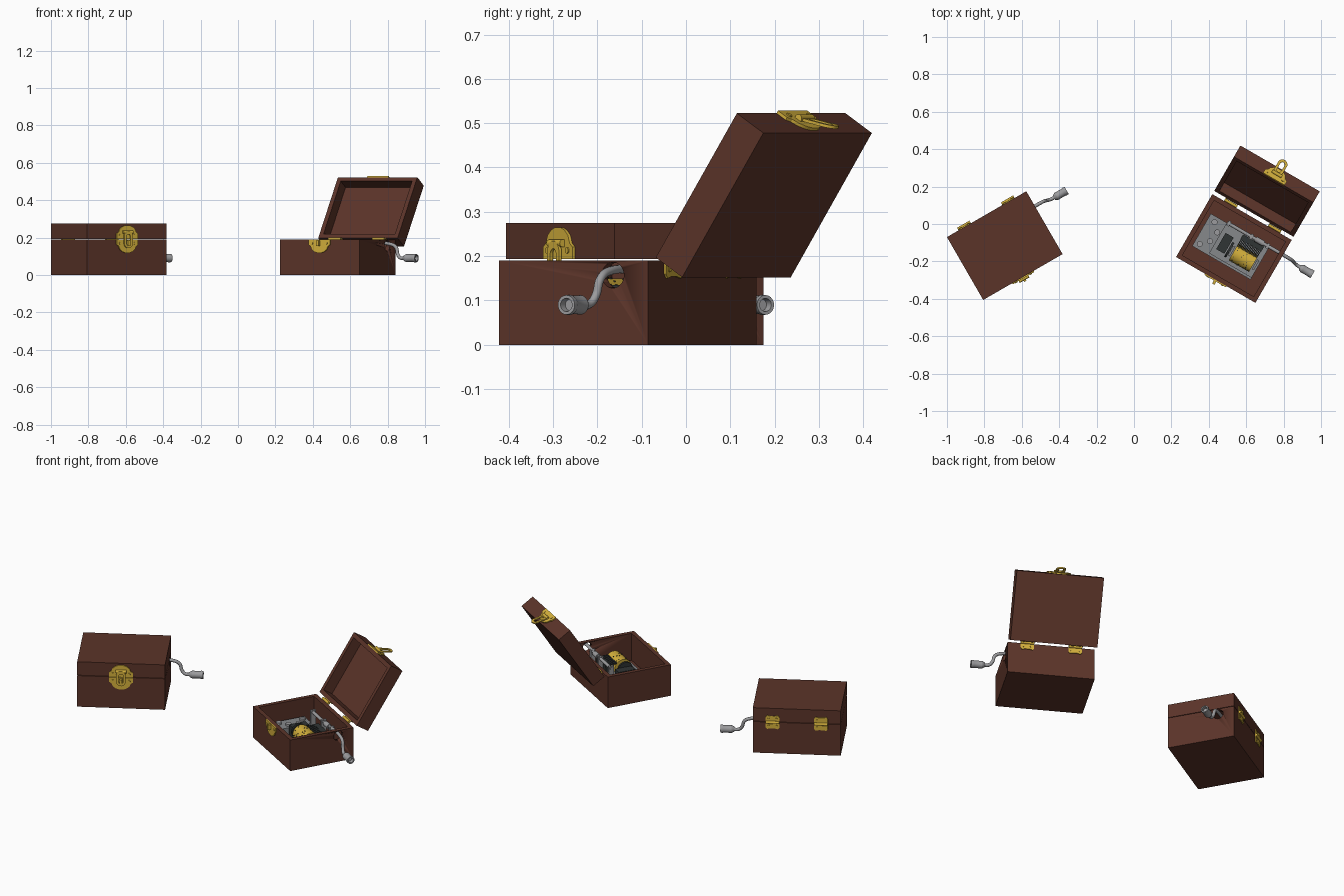
import bpy, bmesh, math, random
from mathutils import Matrix, Vector

if "Cube" in bpy.data.objects:
    bpy.data.objects.remove(bpy.data.objects["Cube"])
random.seed(4)


def material(name, r, g, b):
    m = bpy.data.materials.new(name)
    m.use_nodes = True
    m.diffuse_color = (r, g, b, 1)
    m.node_tree.nodes["Principled BSDF"].inputs["Base Color"].default_value = (r, g, b, 1)
    return m


WOOD = material("dark red wood", 0.105, 0.034, 0.022)
GOLD = material("brass", 0.65, 0.43, 0.045)
STEEL = material("brushed steel", 0.33, 0.33, 0.34)
PLATE = material("grey bed plate", 0.24, 0.25, 0.26)
DARK = material("dark comb steel", 0.03, 0.035, 0.035)

W, D, BASE, LID, WALL, GAP = 0.49, 0.388, 0.19, 0.082, 0.035, 0.003
T = Matrix.Translation


def rot(deg, axis):
    return Matrix.Rotation(math.radians(deg), 4, axis)


def finish(name, bm, mat, frame):
    bmesh.ops.recalc_face_normals(bm, faces=bm.faces)
    me = bpy.data.meshes.new(name)
    bm.to_mesh(me)
    bm.free()
    me.materials.append(mat)
    me.shade_smooth()
    me.set_sharp_from_angle(angle=math.radians(30))
    ob = bpy.data.objects.new(name, me)
    ob.matrix_world = frame
    bpy.context.scene.collection.objects.link(ob)
    return ob


def add_box(bm, size, centre):
    m = T(centre) @ Matrix.Diagonal((*size, 1))
    return bmesh.ops.create_cube(bm, size=1, matrix=m)


def box(name, size, centre, mat, frame):
    bm = bmesh.new()
    add_box(bm, size, centre)
    return finish(name, bm, mat, frame)


def cyl(name, r, length, centre, axis, mat, frame, segs=32):
    bm = bmesh.new()
    turn = {"x": rot(90, "Y"), "y": rot(90, "X"), "z": Matrix()}[axis]
    bmesh.ops.create_cone(bm, cap_ends=True, segments=segs, radius1=r, radius2=r,
                          depth=length, matrix=T(centre) @ turn)
    return finish(name, bm, mat, frame)


def lathe_x(name, profile, centre, mat, frame, segs=28):
    bm = bmesh.new()
    vs = [bm.verts.new((x, 0, r)) for x, r in profile]
    es = [bm.edges.new(p) for p in zip(vs, vs[1:])]
    bmesh.ops.spin(bm, geom=vs + es, cent=(0, 0, 0), axis=(1, 0, 0),
                   angle=math.tau, steps=segs)
    bmesh.ops.remove_doubles(bm, verts=bm.verts, dist=1e-5)
    bm.transform(T(centre))
    return finish(name, bm, mat, frame)


def plate(name, half, thick, mat, frame):
    """Mirrored outline in x/z, standing out towards -y."""
    pts = half + [(-x, z) for x, z in reversed(half)]
    bm = bmesh.new()
    f = bm.faces.new([bm.verts.new((x, 0, z)) for x, z in pts])
    ext = bmesh.ops.extrude_face_region(bm, geom=[f])["geom"]
    bmesh.ops.translate(bm, vec=(0, -thick, 0),
                        verts=[v for v in ext if isinstance(v, bmesh.types.BMVert)])
    return finish(name, bm, mat, frame)


def stadium(hw, top, bottom, n=8):
    out = []
    for i in range(2 * n):
        a = math.pi * (i + 0.5) / n
        z = top - hw if math.sin(a) > 0 else bottom + hw
        out.append((hw * math.cos(a), z + hw * math.sin(a)))
    return out


def loop_plate(name, outer, inner, thick, mat, frame):
    bm = bmesh.new()
    rings = [[bm.verts.new((x, y, z)) for x, z in ol]
             for ol, y in ((outer, 0), (outer, -thick), (inner, -thick), (inner, 0))]
    n = len(outer)
    for k in range(4):
        a, b = rings[k], rings[(k + 1) % 4]
        for i in range(n):
            j = (i + 1) % n
            bm.faces.new((a[i], a[j], b[j], b[i]))
    return finish(name, bm, mat, frame)


def tray(name, centre, height, up, depth, frame):
    """Box hollowed from its top (up=1) or its underside (up=-1)."""
    bm = bmesh.new()
    add_box(bm, (W, D, height), centre)
    bm.normal_update()
    f = [f for f in bm.faces if f.normal.z * up > 0.9]
    bmesh.ops.inset_individual(bm, faces=f, thickness=WALL)
    f = bmesh.ops.extrude_discrete_faces(bm, faces=f)["faces"]
    bmesh.ops.translate(bm, vec=(0, 0, -up * depth), verts=f[0].verts)
    return finish(name, bm, WOOD, frame)


def tube(name, pts, r, mat, frame):
    cu = bpy.data.curves.new(name, "CURVE")
    cu.dimensions = "3D"
    cu.bevel_depth, cu.bevel_resolution, cu.use_fill_caps = r, 3, True
    sp = cu.splines.new("BEZIER")
    sp.bezier_points.add(len(pts) - 1)
    for bp, p in zip(sp.bezier_points, pts):
        bp.co = p
        bp.handle_left_type = bp.handle_right_type = "AUTO"
    cu.materials.append(mat)
    ob = bpy.data.objects.new(name, cu)
    ob.matrix_world = frame
    bpy.context.scene.collection.objects.link(ob)


ARCH = [(0.066, 0), (0.066, 0.028), (0.054, 0.036), (0.046, 0.054), (0.03, 0.066), (0.012, 0.072)]
LEAF = [(0.038, 0), (0.038, 0.03), (0.03, 0.04), (0.012, 0.036)]
FLIP = Matrix.Diagonal((1, 1, -1, 1))


def flipped(points):
    return [(x, -z) for x, z in points]


def mechanism(f, p):
    # bed plate with a thicker left block and rails
    box(p + "bed_plate", (0.36, 0.2, 0.02), (-0.02, 0, 0.04), PLATE, f)
    box(p + "spring_block", (0.1, 0.2, 0.04), (-0.15, 0, 0.07), PLATE, f)
    box(p + "front_rail", (0.26, 0.014, 0.05), (0.03, -0.093, 0.06), PLATE, f)
    for i, (x, y) in enumerate([(-0.16, 0.07), (-0.13, -0.03), (-0.17, -0.07), (-0.12, 0.03)]):
        cyl(f"{p}bed_screw_{i + 1}", 0.016, 0.012, (x, y, 0.096), "z", STEEL, f, 16)
    # pinned drum between two bearing plates
    drum = Vector((0.07, -0.018, 0.1))
    cyl(p + "drum", 0.05, 0.125, drum, "x", GOLD, f, 40)
    bm = bmesh.new()
    for _ in range(60):
        a = random.uniform(0, math.tau)
        off = Vector((random.randint(-9, 9) * 0.006, 0.051 * math.cos(a), 0.051 * math.sin(a)))
        add_box(bm, (0.004, 0.004, 0.004), drum + off)
    finish(p + "drum_pins", bm, DARK, f)
    for x, n in ((-0.004, "left"), (0.144, "right")):
        box(f"{p}{n}_bearing", (0.012, 0.06, 0.08), (x, -0.018, 0.08), PLATE, f)
    cyl(p + "drum_gear", 0.045, 0.012, (-0.018, -0.018, 0.1), "x", DARK, f, 24)
    box(p + "gear_housing", (0.05, 0.1, 0.07), (-0.055, 0, 0.085), DARK, f)
    # comb with separate teeth
    bm = bmesh.new()
    add_box(bm, (0.13, 0.03, 0.012), (0.07, 0.075, 0.13))
    add_box(bm, (0.13, 0.025, 0.085), (0.07, 0.075, 0.085))
    for i in range(16):
        add_box(bm, (0.005, 0.045, 0.006), (0.01 + i * 0.008, 0.04, 0.132))
    finish(p + "comb", bm, DARK, f)
    # drive shaft with worm and supports
    cyl(p + "worm", 0.015, 0.05, (0.1, 0.102, 0.162), "x", STEEL, f, 16)
    for x in (-0.09, 0.05, 0.15):
        box(p + "shaft_support", (0.014, 0.03, 0.13), (x, 0.102, 0.11), STEEL, f)
    tube(p + "crank_arm", [(-0.1, 0.102, 0.162), (0.1, 0.102, 0.162), (0.27, 0.102, 0.164),
                           (0.3, 0.101, 0.148), (0.314, 0.097, 0.11), (0.332, 0.092, 0.092),
                           (0.37, 0.09, 0.09)], 0.0095, STEEL, f)
    lathe_x(p + "crank_handle", [(0, 0), (0, 0.013), (0.008, 0.018), (0.016, 0.022), (0.03, 0.021),
                                 (0.06, 0.021), (0.066, 0.023), (0.078, 0.022), (0.078, 0.015),
                                 (0.06, 0.013), (0.06, 0)], (0.356, 0.09, 0.09), STEEL, f)


def music_box(p, f, lid_frame, hasp_angle):
    # wooden base with a round crank hole
    base = tray(p + "base", (0, 0, BASE / 2), BASE, 1, 0.165, f)
    cutter = cyl("hole_cutter", 0.029, 0.08, (W / 2 - 0.015, 0.102, 0.157), "x", WOOD, f)
    cutter.hide_render = True
    mod = base.modifiers.new("hole", "BOOLEAN")
    mod.operation, mod.solver, mod.object = "DIFFERENCE", "EXACT", cutter
    bpy.context.view_layer.update()
    dg = bpy.context.evaluated_depsgraph_get()
    cut = bpy.data.meshes.new_from_object(base.evaluated_get(dg))
    base.modifiers.clear()
    base.data = cut
    bpy.data.objects.remove(cutter)
    # lid, measured from the back edge of its rim
    lf = f @ lid_frame
    tray(p + "lid", (0, -D / 2, LID / 2), LID, -1, LID - 0.02, lf)
    # hinges
    for x, n in ((-0.135, "left"), (0.135, "right")):
        half_turn = rot(180, "Z")
        low = f @ T((x, D / 2, BASE)) @ half_turn
        high = lf @ T((x, 0, 0)) @ half_turn
        plate(f"{p}{n}_hinge_lower", flipped(LEAF), 0.005, GOLD, low)
        plate(f"{p}{n}_hinge_upper", LEAF, 0.005, GOLD, high)
        cyl(f"{p}{n}_hinge_pin", 0.008, 0.076, (x, D / 2 + 0.008, BASE + 0.002), "x", GOLD, f, 14)
        for s in (-0.022, 0.022):
            cyl(p + "hinge_screw", 0.006, 0.004, (s, -0.006, -0.02), "y", GOLD, low, 10)
            cyl(p + "hinge_screw", 0.006, 0.004, (s, -0.006, 0.02), "y", GOLD, high, 10)
    # latch plates, catch and swinging hasp
    front, lid_front = f @ T((0, -D / 2, BASE)), lf @ T((0, -D, 0))
    plate(p + "latch_lower", flipped(ARCH), 0.007, GOLD, front)
    plate(p + "latch_upper", ARCH, 0.007, GOLD, lid_front)
    for s in (-0.045, 0.045):
        cyl(p + "latch_screw", 0.007, 0.004, (s, -0.008, -0.02), "y", GOLD, front, 10)
        cyl(p + "latch_screw", 0.007, 0.004, (s, -0.008, 0.02), "y", GOLD, lid_front, 10)
    box(p + "latch_catch", (0.014, 0.024, 0.03), (0, -0.014, -0.02), GOLD, front)
    cyl(p + "hasp_pin", 0.009, 0.06, (0, -0.01, 0.036), "x", GOLD, lid_front, 14)
    hasp = lid_front @ T((0, -0.012, 0.036)) @ rot(hasp_angle, "X")
    loop_plate(p + "hasp", stadium(0.027, 0.006, -0.086), stadium(0.013, -0.012, -0.072),
               0.007, GOLD, hasp)
    mechanism(f, p)


# closed box on the left, open box on the right
music_box("closed_", T((-0.691, -0.1155, 0)) @ rot(30, "Z"),
          T((0, D / 2, BASE + GAP)), 0)
music_box("open_", T((0.534, -0.131, 0)) @ rot(-30, "Z"),
          T((0, D / 2 + 0.02, BASE + 0.007)) @ rot(-123, "X"), -160)
